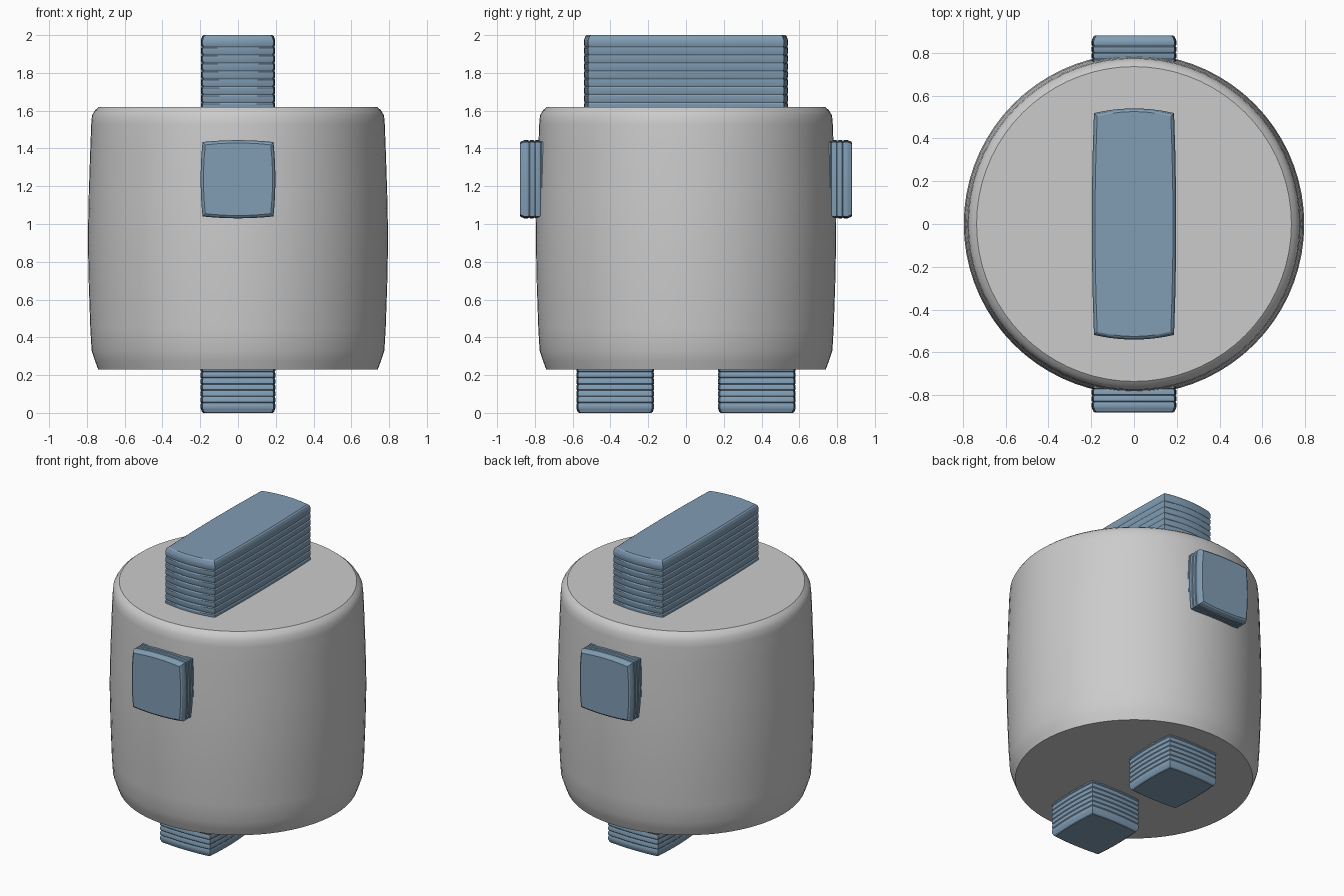
import bpy, bmesh, math
from mathutils import Matrix

if "Cube" in bpy.data.objects:
    bpy.data.objects.remove(bpy.data.objects["Cube"])

blue = bpy.data.materials.new("blue")
blue.diffuse_color = (0.22, 0.34, 0.46, 1)
blue.use_nodes = True
blue.node_tree.nodes["Principled BSDF"].inputs["Base Color"].default_value = blue.diffuse_color


def loft(name, rings, matrix=Matrix(), material=None, angle=30):
    """Skin a stack of closed rings and cap both ends."""
    bm = bmesh.new()
    loops = [[bm.verts.new(matrix @ Matrix.Translation(p).translation) for p in r] for r in rings]
    n = len(loops[0])
    for a, b in zip(loops, loops[1:]):
        for i in range(n):
            j = (i + 1) % n
            bm.faces.new((a[i], a[j], b[j], b[i]))
    bm.faces.new(loops[0][::-1])
    bm.faces.new(loops[-1])
    bmesh.ops.recalc_face_normals(bm, faces=bm.faces)
    mesh = bpy.data.meshes.new(name)
    bm.to_mesh(mesh)
    bm.free()
    obj = bpy.data.objects.new(name, mesh)
    bpy.context.collection.objects.link(obj)
    if material:
        mesh.materials.append(material)
    bpy.ops.object.select_all(action='DESELECT')
    obj.select_set(True)
    bpy.context.view_layer.objects.active = obj
    bpy.ops.object.shade_smooth_by_angle(angle=math.radians(angle))
    return obj


def outline(hx, hy, bx, by, z, inset=0, seg=6):
    """Rectangle whose four sides bow slightly outwards."""
    cx, cy = hx - bx, hy - by
    pts = []
    for s in (1, -1):
        for i in range(seg):
            t = -1 + 2 * i / seg
            pts.append((s * (cx + bx * (1 - t * t) - inset), s * t * (cy - inset), z))
        for i in range(seg):
            t = 1 - 2 * i / seg
            pts.append((s * t * (cx - inset), s * (cy + by * (1 - t * t) - inset), z))
    return pts


def block(name, hx, hy, bx, by, height, layers, matrix):
    """Bowed block with fine stacked ridges and a rounded outer rim."""
    rings = []
    top = height - 0.02
    step = top / layers
    for k in range(layers):
        rings.append(outline(hx, hy, bx, by, k * step, 0.004))
        rings.append(outline(hx, hy, bx, by, (k + 0.25) * step))
        rings.append(outline(hx, hy, bx, by, (k + 0.85) * step))
    rings.append(outline(hx, hy, bx, by, top, 0.002))
    rings.append(outline(hx, hy, bx, by, height - 0.006, 0.007))
    rings.append(outline(hx, hy, bx, by, height, 0.015))
    return loft(name, rings, matrix, blue)


# Round body
profile = [(0.74, 0.23), (0.757, 0.275), (0.775, 0.33), (0.782, 0.45), (0.79, 0.68),
           (0.795, 0.92), (0.79, 1.16), (0.782, 1.4), (0.777, 1.53), (0.773, 1.575),
           (0.756, 1.603), (0.735, 1.62)]
N = 72
loft("body", [[(r * math.cos(2 * math.pi * i / N), r * math.sin(2 * math.pi * i / N), z)
               for i in range(N)] for r, z in profile], angle=35)

# Long bar on top
block("top_bar", 0.197, 0.54, 0.01, 0.022, 0.4, 9, Matrix.Translation((0, 0, 1.6)))

for side, label in ((-1, "front"), (1, "back")):
    # Feet
    block(label + "_foot", 0.198, 0.206, 0.01, 0.01, 0.25, 7,
          Matrix.Translation((0, side * 0.375, 0.25)) @ Matrix.Rotation(math.pi, 4, 'X'))
    # Square pads on the body wall
    block(label + "_pad", 0.198, 0.207, 0.01, 0.01, 0.14, 4,
          Matrix.Translation((0, side * 0.74, 1.237))
          @ Matrix.Rotation(-side * math.pi / 2, 4, 'X'))
